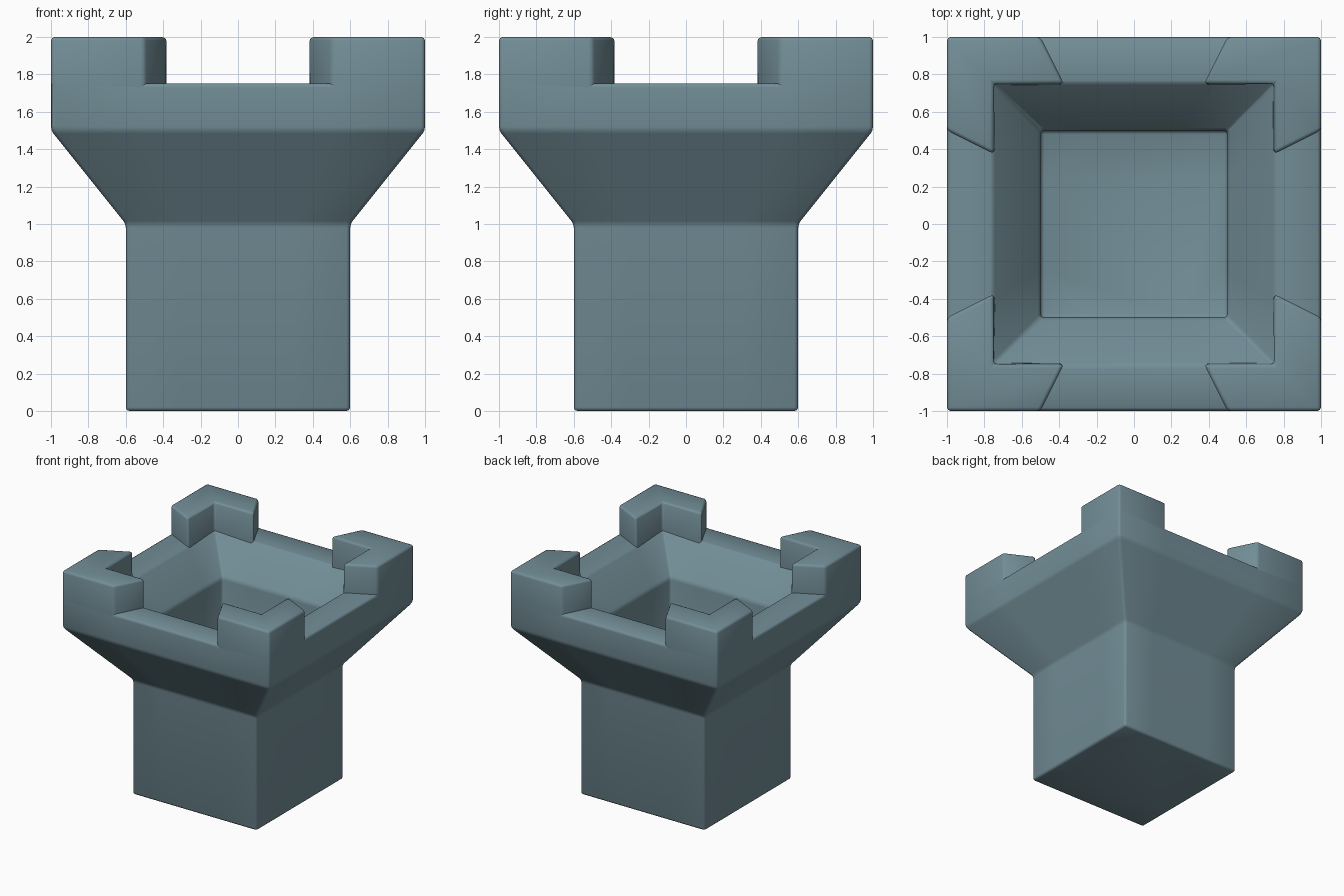
import bpy, bmesh

if "Cube" in bpy.data.objects:
    bpy.data.objects.remove(bpy.data.objects["Cube"])

bm = bmesh.new()


def ring(h, z):
    """Square loop of 12 points: each side is split at +-half its half-width."""
    side = [(-h, -h), (-h / 2, -h), (h / 2, -h)]
    pts = []
    for _ in range(4):
        pts += side
        side = [(-y, x) for x, y in side]
    return [bm.verts.new((x, y, z)) for x, y in pts]


# Shaft, flared head, rim, sloped lip and inner well (half-width, height)
profile = [(0.6, 0), (0.6, 1), (1, 1.5), (1, 1.75), (0.75, 1.75), (0.5, 1.5), (0.5, 1)]
loops = [ring(h, z) for h, z in profile]
corner_faces = []
for level, (a, b) in enumerate(zip(loops, loops[1:])):
    for i in range(12):
        j = (i + 1) % 12
        face = bm.faces.new((a[i], a[j], b[j], b[i]))
        if level == 3 and i % 3 != 1:      # rim faces next to the corners
            corner_faces.append(face)
bm.faces.new(loops[0][::-1])
bm.faces.new(loops[-1])

# Corner battlements raised from the rim
out = bmesh.ops.extrude_face_region(bm, geom=corner_faces)
top = [g for g in out["geom"] if isinstance(g, bmesh.types.BMVert)]
bmesh.ops.translate(bm, verts=top, vec=(0, 0, 0.25))
bmesh.ops.recalc_face_normals(bm, faces=bm.faces[:])

mesh = bpy.data.meshes.new("square_tower")
bm.to_mesh(mesh)
bm.free()
mesh.shade_smooth()
tower = bpy.data.objects.new("square_tower", mesh)
bpy.context.collection.objects.link(tower)

# Small softened edges
bevel = tower.modifiers.new("soft_edges", "BEVEL")
bevel.width = 0.02
bevel.segments = 2
bevel.limit_method = "ANGLE"

# Slate colour
slate = bpy.data.materials.new("slate")
slate.diffuse_color = (0.17, 0.27, 0.31, 1)
slate.use_nodes = True
slate.node_tree.nodes["Principled BSDF"].inputs["Base Color"].default_value = slate.diffuse_color
mesh.materials.append(slate)
